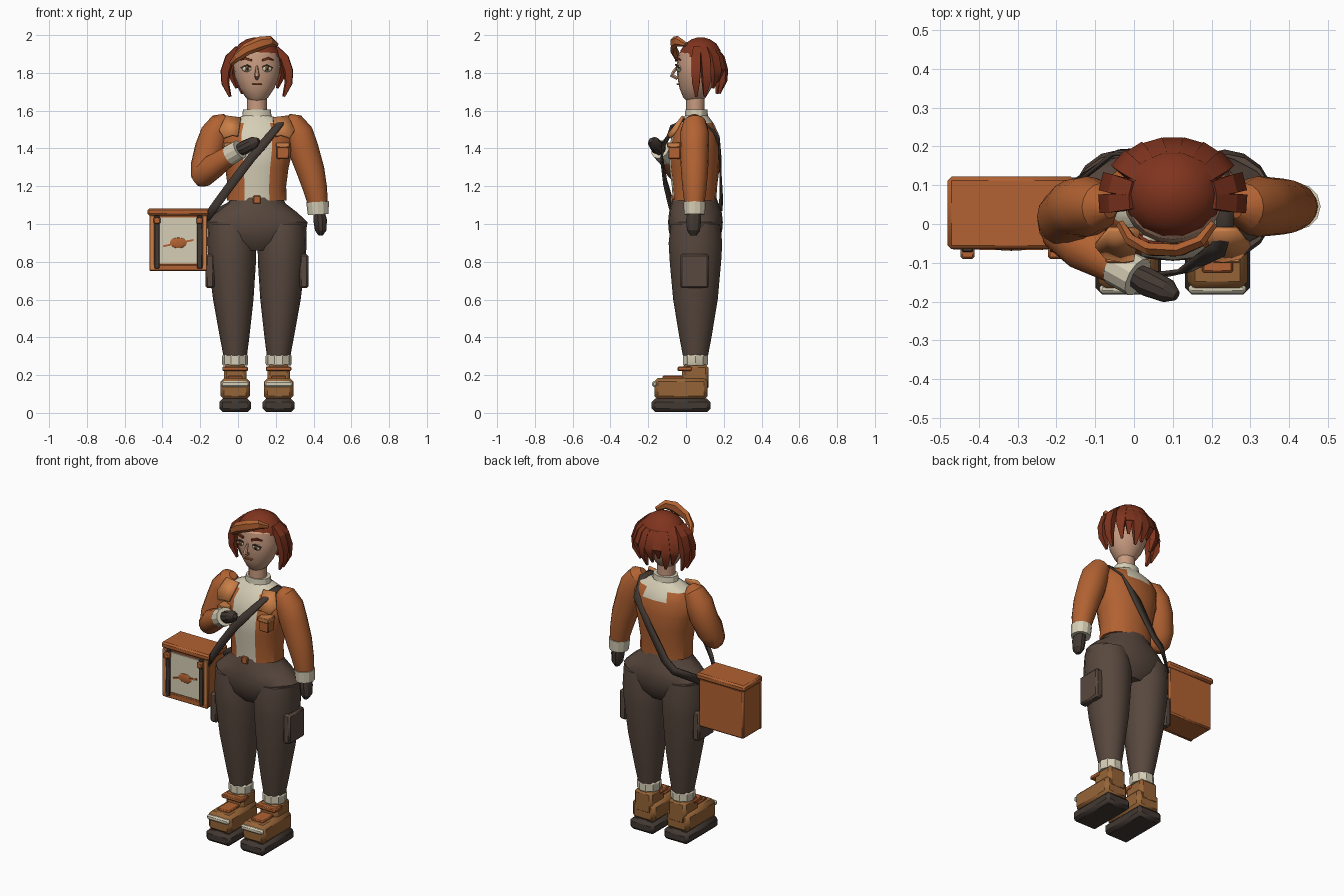
import bpy, bmesh, math
from mathutils import Vector as V

if "Cube" in bpy.data.objects:
    bpy.data.objects.remove(bpy.data.objects["Cube"])

CX, CY = 0.1, 0.05  # body axis


def material(name, r, g, b):
    m = bpy.data.materials.new(name)
    m.diffuse_color = [((c / 255 + 0.055) / 1.055) ** 2.4 for c in (r, g, b)] + [1]
    m.use_nodes = True
    m.node_tree.nodes["Principled BSDF"].inputs["Base Color"].default_value = m.diffuse_color
    return m


SKIN = material("skin", 200, 155, 128)
HAIR = material("auburn hair", 128, 52, 30)
RUST = material("rust jacket", 178, 98, 50)
LIGHT = material("light orange", 204, 128, 72)
CREAM = material("cream", 214, 206, 182)
PANTS = material("brown cloth", 88, 72, 62)
DARK = material("dark leather", 66, 56, 50)
TAN = material("tan leather", 150, 100, 55)


def finish(name, bm, *mats, bevel=0):
    bmesh.ops.recalc_face_normals(bm, faces=bm.faces)
    me = bpy.data.meshes.new(name)
    bm.to_mesh(me)
    bm.free()
    ob = bpy.data.objects.new(name, me)
    bpy.context.collection.objects.link(ob)
    for m in mats:
        me.materials.append(m)
    if bevel:
        mod = ob.modifiers.new("bevel", "BEVEL")
        mod.width, mod.segments = bevel, 1
    return ob


def tube(name, pts, radii, mat, n=12, ref=(1, 0, 0), level=False, power=2, rule=None):
    """Loft rings along a path; radii are (along ref, across)."""
    bm = bmesh.new()
    pts = [V(p) for p in pts]
    rings = []
    for i, p in enumerate(pts):
        t = V((0, 0, 1)) if level else (pts[min(i + 1, len(pts) - 1)] - pts[max(i - 1, 0)]).normalized()
        a = V(ref)
        a = (a - t * a.dot(t)).normalized()
        b = t.cross(a)
        ra, rb = radii[i] if isinstance(radii[i], tuple) else (radii[i], radii[i])
        ring = []
        for k in range(n):
            ang = 2 * math.pi * k / n + (math.pi / 4 if n == 4 else 0)
            c, s = math.cos(ang), math.sin(ang)
            e = 0.001 if n == 4 else 2 / power
            c, s = (math.copysign(abs(v) ** e, v) if abs(v) > 1e-6 else 0 for v in (c, s))
            ring.append(bm.verts.new(p + a * ra * c + b * rb * s))
        rings.append(ring)
    for r0, r1 in zip(rings, rings[1:]):
        for k in range(n):
            bm.faces.new((r0[k], r0[(k + 1) % n], r1[(k + 1) % n], r1[k]))
    bm.faces.new(rings[0])
    bm.faces.new(rings[-1])
    mats = [mat]
    if rule:
        mats.append(rule[0])
        for f in bm.faces:
            f.material_index = int(rule[1](f.calc_center_median()))
    return finish(name, bm, *mats)


def stack(name, rows, mat, x=CX, **kw):
    """Vertical loft; rows are (z, half width, half depth, x offset, y centre)."""
    return tube(name, [(x + r[3], r[4], r[0]) for r in rows], [(r[1], r[2]) for r in rows], mat, level=True, **kw)


def box(name, lo, hi, mat, bevel=0.0):
    bm = bmesh.new()
    bmesh.ops.create_cube(bm, size=1)
    for v in bm.verts:
        v.co = V([(l + h) / 2 + c * (h - l) for l, h, c in zip(lo, hi, v.co)])
    return finish(name, bm, mat, bevel=bevel)


def ball(name, loc, size, mat):
    bm = bmesh.new()
    bmesh.ops.create_uvsphere(bm, u_segments=12, v_segments=8, radius=1)
    for v in bm.verts:
        v.co = V([l + c * s for l, c, s in zip(loc, v.co, size)])
    return finish(name, bm, mat)


# Trousers
stack("trouser_hips", [(0.86, .12, .09, 0, CY), (0.91, .22, .13, 0, CY), (0.97, .262, .142, 0, CY), (1.01, .268, .145, 0, CY),
                       (1.06, .215, .14, 0, CY), (1.11, .15, .125, 0, .046), (1.145, .135, .115, 0, .045)], PANTS, n=20)
for s, side in ((-1, "right"), (1, "left")):
    X = CX + s * 0.115
    stack(side + "_trouser_leg", [(.3, .062, .066, s * .115, CY), (.4, .078, .085, s * .118, CY), (.6, .107, .118, s * .125, CY),
                                  (.8, .126, .136, s * .131, CY), (.9, .13, .142, s * .134, CY), (1.0, .12, .13, s * .14, CY)], PANTS, n=16)
    xs = sorted((CX + s * .225, CX + s * .272))
    box(side + "_thigh_pocket", (xs[0], -.03, .66), (xs[1], .12, .84), PANTS, .01)
    # Boots
    stack(side + "_sock_cuff", [(.25, .064, .064, 0, CY), (.26, .069, .07, 0, CY), (.3, .069, .07, 0, CY), (.31, .063, .064, 0, CY)], CREAM, x=X, n=10)
    box(side + "_boot_shaft", (X - .06, -.02, .12), (X + .06, .118, .255), TAN, .015)
    box(side + "_boot_foot", (X - .078, -.168, .07), (X + .078, .115, .185), TAN, .02)
    box(side + "_boot_sole", (X - .084, -.182, .005), (X + .084, .13, .075), DARK, .018)
    box(side + "_boot_strap", (X - .068, -.045, .222), (X + .068, .03, .245), RUST, .005)
    box(side + "_boot_tongue", (X - .04, -.125, .18), (X + .04, -.01, .197), RUST, .005)
    box(side + "_toe_trim", (X - .074, -.18, .138), (X + .074, -.155, .168), CREAM, .008)

# Jacket with the shirt showing at the front opening and shoulders
stack("jacket_torso", [(1.125, .158, .115, 0, .045), (1.2, .155, .12, 0, .045), (1.3, .168, .133, 0, .045), (1.39, .19, .138, 0, .045),
                       (1.48, .195, .122, 0, .05), (1.535, .165, .09, 0, .055), (1.575, .07, .06, 0, .055)], RUST, n=16, power=2.2,
      rule=(CREAM, lambda c: c.z > 1.535 or (c.y < 0 and abs(c.x - CX) < .06) or (c.z > 1.5 and abs(c.x - CX) < .1)))
stack("shirt_collar", [(1.56, .078, .064, 0, .055), (1.605, .074, .06, 0, .055)], CREAM, n=14)
box("belt_buckle", (CX - .02, -.082, 1.108), (CX + .02, -.06, 1.15), RUST, .004)
for s, side in ((-1, "right"), (1, "left")):
    # Lapel: a folded thin plate
    bm = bmesh.new()
    outline = [(.085, -.02, 1.565), (.165, -.02, 1.575), (.2, -.06, 1.5), (.175, -.09, 1.46), (.13, -.1, 1.475), (.1, -.095, 1.47)]
    bm.faces.new([bm.verts.new((CX + s * x, y, z)) for x, y, z in outline])
    ob = finish(side + "_lapel", bm, LIGHT)
    ob.modifiers.new("thickness", "SOLIDIFY").thickness = .015
    xs = sorted((CX + s * .105, CX + s * .17))
    box(side + "_chest_pocket", (xs[0], -.093, 1.345), (xs[1], -.03, 1.415), RUST, .004)
    box(side + "_pocket_flap", (xs[0] - .004, -.1, 1.405), (xs[1] + .004, -.03, 1.432), LIGHT, .004)

# Hanging arm
tube("left_sleeve", [(.26, .04, 1.565), (.285, .045, 1.54), (.32, .045, 1.48), (.345, .045, 1.4), (.385, .045, 1.28), (.41, .045, 1.18), (.422, .045, 1.11)],
     [.025, .06, .078, (.081, .076), (.074, .072), .063, .053], RUST, n=16)
tube("left_cuff", [(.421, .045, 1.117), (.425, .045, 1.05)], [.06, .055], CREAM, n=12)
tube("left_glove", [(.43, .045, 1.06), (.435, .04, 1.02), (.438, .04, .965), (.437, .04, .94)], [(.03, .036), (.036, .042), (.03, .036), (.012, .018)], DARK, n=10)
# Bent arm
tube("right_upper_sleeve", [(-.06, .04, 1.565), (-.085, .045, 1.54), (-.12, .045, 1.48), (-.148, .042, 1.4), (-.178, .015, 1.3), (-.19, -.005, 1.24), (-.193, -.015, 1.205)],
     [.025, .06, .078, (.081, .076), .074, .058, .025], RUST, n=16)
tube("right_forearm_sleeve", [(-.215, .005, 1.225), (-.19, -.01, 1.25), (-.13, -.055, 1.305), (-.035, -.11, 1.37)], [.035, .06, .065, .05], RUST, n=16, ref=(0, 0, 1))
tube("right_cuff", [(-.045, -.105, 1.363), (.01, -.137, 1.395)], [.055, .053], CREAM, ref=(0, 0, 1))
tube("right_glove", [(.0, -.13, 1.39), (.035, -.15, 1.405), (.085, -.172, 1.432), (.11, -.185, 1.444)], [.03, .038, .032, .013], DARK, n=10, ref=(0, 0, 1))

# Head and face
stack("neck", [(1.57, .053, .05, 0, CY), (1.7, .053, .05, 0, CY)], SKIN, n=14)
stack("head", [(1.65, .035, .04, 0, .045), (1.67, .06, .06, 0, .045), (1.72, .093, .085, 0, .05), (1.78, .117, .1, 0, .054), (1.84, .125, .106, 0, .057),
               (1.9, .115, .1, 0, .06), (1.95, .07, .06, 0, .065)], SKIN, n=20)
tube("nose", [(CX, -.045, 1.835), (CX, -.066, 1.805), (CX, -.075, 1.787), (CX, -.045, 1.77)], [.006, .01, .014, .009], SKIN, n=6)
box("lips", (CX - .026, -.05, 1.736), (CX + .026, -.025, 1.745), RUST, .003)
for s, side in ((-1, "right"), (1, "left")):
    x = CX + s * .053
    ball(side + "_eye", (x, -.036, 1.823), (.028, .015, .018), CREAM)
    ball(side + "_iris", (x, -.048, 1.823), (.012, .006, .014), TAN)
    ball(side + "_pupil", (x, -.053, 1.823), (.006, .003, .007), DARK)
    tube(side + "_eyelid", [(x - .03, -.036, 1.826), (x, -.053, 1.842), (x + .03, -.036, 1.826)], [.004] * 3, DARK, n=4, ref=(0, 0, 1))
    tube(side + "_eyebrow", [(x - s * .025, -.052, 1.866), (x + s * .01, -.048, 1.877), (x + s * .035, -.03, 1.868)], [.006, .006, .003], HAIR, n=4, ref=(0, 0, 1))

# Hair: cap, hanging locks, rolled fringe
stack("hair_cap", [(1.885, .126, .112, 0, .075), (1.92, .12, .108, 0, .077), (1.955, .092, .085, 0, .078), (1.978, .055, .05, 0, .078), (1.988, .015, .015, 0, .078)], HAIR, n=14)
angles = [-4, 184, 14, 166] + list(range(42, 139, 16))
for i, deg in enumerate(angles):
    c, s = math.cos(math.radians(deg)), math.sin(math.radians(deg))
    tip = 1.675 if i < 4 else 1.69 + .03 * (i % 3)
    k = 1.0 if i < 4 else .82
    w = .024 if i < 4 else .026
    path = [(CX + c * r * 1.02, .065 + s * r * k, z) for r, z in ((.1, 1.93), (.145, 1.88), (.168, 1.81), (.168, tip + .07), (.142, tip))]
    tube(f"hair_lock_{i + 1}", path, [(w * .8, .014), (w, .02), (w, .02), (w * .8, .016), (.006, .005)], HAIR, n=4, ref=(-s, c, 0))
tube("rolled_fringe", [(-.035, .0, 1.85), (-.005, -.045, 1.885), (.045, -.066, 1.925), (.12, -.066, 1.957), (.17, -.045, 1.968), (.205, .0, 1.95)],
     [(.014, .012), (.026, .016), (.032, .018), (.036, .018), (.028, .017), (.012, .012)], RUST, n=6, ref=(0, 0, 1))

# Shoulder strap
strap = [(-.17, -.05, 1.03), (-.12, -.082, 1.1), (-.03, -.115, 1.22), (.07, -.135, 1.35), (.13, -.125, 1.42), (.215, -.07, 1.525), (.235, .0, 1.56), (.235, .08, 1.56),
         (.215, .165, 1.47), (.13, .187, 1.33), (.01, .192, 1.14), (-.05, .188, 1.09), (-.17, .1, 1.03)]
bm = bmesh.new()
prev = None
for i, p in enumerate(strap):
    p = V(p)
    t = (V(strap[min(i + 1, 12)]) - V(strap[max(i - 1, 0)])).normalized()
    out = V((p.x * .4 - .04, p.y - CY, .9 if 5 <= i <= 8 else 0)).normalized()
    side_dir = t.cross(out).normalized() * .023
    pair = [bm.verts.new(p + side_dir), bm.verts.new(p - side_dir)]
    if prev:
        bm.faces.new((prev[0], prev[1], pair[1], pair[0]))
    prev = pair
finish("shoulder_strap", bm, DARK).modifiers.new("thickness", "SOLIDIFY").thickness = .01

# Satchel box
BX = -.316
box("satchel_body", (BX - .153, -.055, .752), (BX + .153, .112, 1.05), RUST, .008)
box("satchel_lid", (BX - .164, -.065, 1.045), (BX + .164, .122, 1.083), RUST, .01)
box("satchel_panel", (BX - .12, -.062, .79), (BX + .12, -.05, 1.035), CREAM)
for s, side in ((-1, "outer"), (1, "inner")):
    x = BX + s * .113
    box(side + "_satchel_strap", (x - .014, -.072, .765), (x + .014, -.05, 1.045), DARK, .003)
    box(side + "_satchel_buckle", (x - .018, -.09, 1.0), (x + .018, -.06, 1.035), RUST, .005)
    box(side + "_satchel_edge", (BX + s * .14 - .013, -.066, .755), (BX + s * .14 + .013, -.05, 1.045), LIGHT, .003)
box("satchel_base_trim", (BX - .153, -.066, .752), (BX + .153, -.05, .785), RUST, .004)
ball("panel_ornament", (BX, -.063, .9), (.045, .006, .028), RUST)
tube("panel_ornament_bar", [(BX - .08, -.064, .882), (BX, -.064, .9), (BX + .08, -.064, .915)], [(.005, .003)] * 3, RUST, n=4, ref=(0, 0, 1))

# Smooth shading with crisp edges
bpy.ops.object.select_all(action="SELECT")
bpy.context.view_layer.objects.active = bpy.context.selected_objects[0]
bpy.ops.object.shade_smooth_by_angle(angle=math.radians(28))
